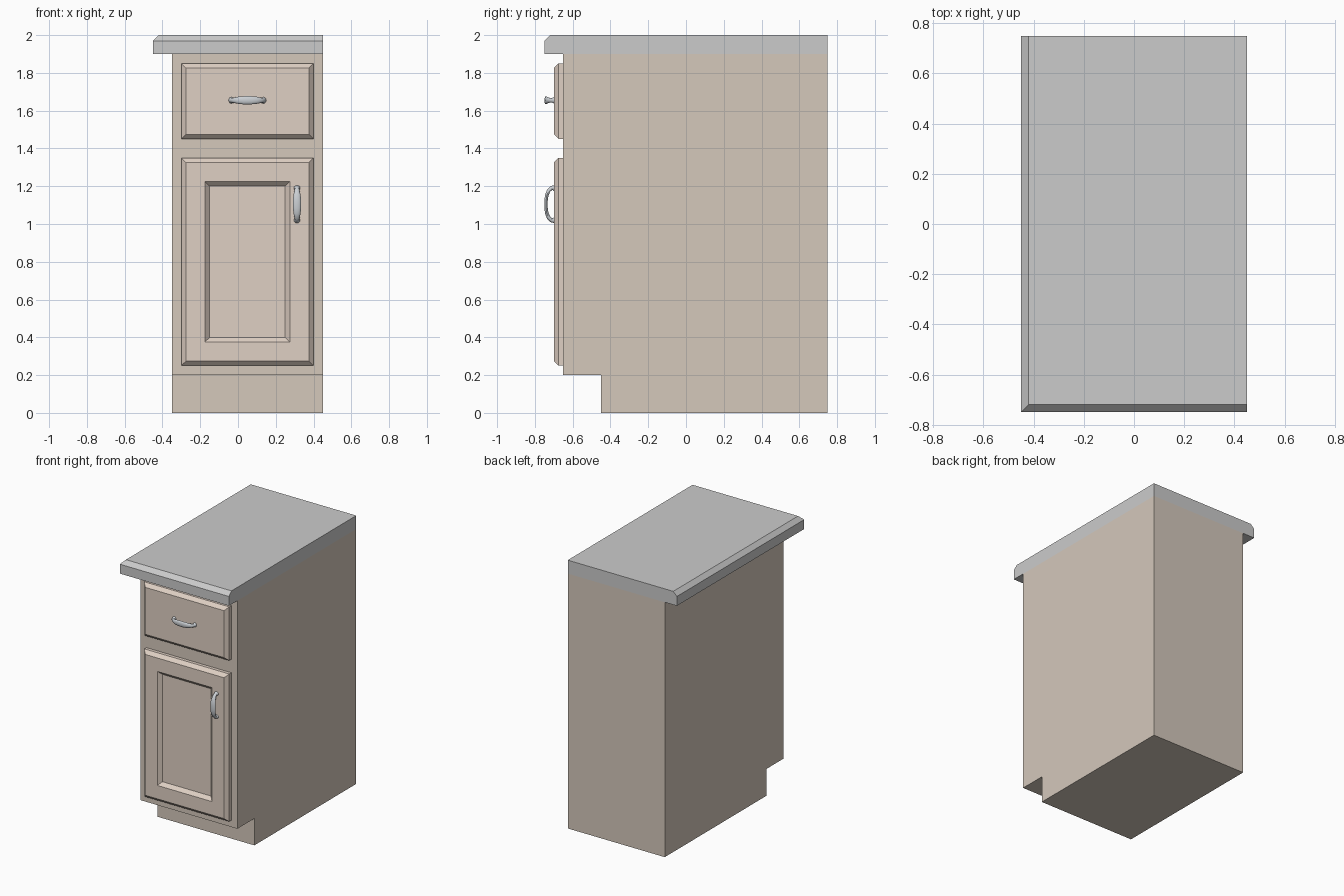
import bpy, bmesh, math
from mathutils import Vector

if "Cube" in bpy.data.objects:
    bpy.data.objects.remove(bpy.data.objects["Cube"])


def material(name, rgb):
    m = bpy.data.materials.new(name)
    m.diffuse_color = (*rgb, 1)
    m.use_nodes = True
    m.node_tree.nodes["Principled BSDF"].inputs["Base Color"].default_value = m.diffuse_color
    return m


def loft(name, rings, mat=None, smooth=False):
    """Skin a stack of equal-sized closed rings and cap both ends."""
    bm = bmesh.new()
    loops = [[bm.verts.new(p) for p in ring] for ring in rings]
    n = len(loops[0])
    for a, b in zip(loops, loops[1:]):
        for i in range(n):
            j = (i + 1) % n
            bm.faces.new((a[i], a[j], b[j], b[i]))
    bm.faces.new(loops[0][::-1])
    bm.faces.new(loops[-1])
    bmesh.ops.recalc_face_normals(bm, faces=bm.faces[:])
    me = bpy.data.meshes.new(name)
    bm.to_mesh(me)
    bm.free()
    ob = bpy.data.objects.new(name, me)
    bpy.context.collection.objects.link(ob)
    if mat:
        me.materials.append(mat)
    if smooth:
        bpy.ops.object.select_all(action='DESELECT')
        ob.select_set(True)
        bpy.context.view_layer.objects.active = ob
        bpy.ops.object.shade_smooth_by_angle(angle=math.radians(40))
    return ob


def rect_front(x0, x1, z0, z1, inset, y):
    i = inset
    return [(x0 + i, y, z0 + i), (x1 - i, y, z0 + i),
            (x1 - i, y, z1 - i), (x0 + i, y, z1 - i)]


def front_panel(name, rect, steps, mat):
    return loft(name, [rect_front(*rect, i, y) for i, y in steps], mat)


def handle(name, centre, along, across, mat, sides=12):
    # half path: position along, stand-off, width, thickness
    half = [(-.085, 0, .034, .030), (-.085, .012, .022, .022),
            (-.072, .027, .028, .020), (-.048, .037, .038, .018),
            (-.020, .041, .043, .018)]
    path = half + [(-u, d, w, t) for u, d, w, t in reversed(half)]
    out = Vector((0, -1, 0))
    rings = []
    for k, (u, d, w, t) in enumerate(path):
        a, b = path[max(k - 1, 0)], path[min(k + 1, len(path) - 1)]
        tu, td = b[0] - a[0], b[1] - a[1]
        length = math.hypot(tu, td)
        normal = (along * -td + out * tu) / length
        p = centre + along * u + out * d
        rings.append([p + normal * (t / 2 * math.cos(q)) + across * (w / 2 * math.sin(q))
                      for q in (2 * math.pi * s / sides for s in range(sides))])
    return loft(name, rings, mat, smooth=True)


carcass_mat = material("carcass_wood", (0.66, 0.58, 0.50))
front_mat = material("front_wood", (0.74, 0.63, 0.55))
metal = material("handle_metal", (0.60, 0.63, 0.66))

# Cabinet body with toe kick: side profile extruded across x
profile = [(-.45, 0), (.75, 0), (.75, 1.9), (-.65, 1.9), (-.65, .2), (-.45, .2)]
loft("cabinet_body", [[(x, y, z) for y, z in profile] for x in (-.35, .45)], carcass_mat)

# Countertop, chamfered on the front and left top edges only
loft("countertop", [[(-.45 + c, -.75 + c, z), (.45, -.75 + c, z), (.45, .75, z), (-.45 + c, .75, z)]
                    for c, z in ((0, 1.9), (0, 1.97), (.03, 2.0))])

# Drawer front and door with a recessed centre
edge = [(0, -.65), (0, -.675), (.025, -.70)]
front_panel("drawer_front", (-.30, .40, 1.45, 1.85), edge, front_mat)
front_panel("door", (-.30, .40, .25, 1.35), edge + [(.125, -.70), (.15, -.675)], front_mat)

# Bow handles: horizontal on the drawer, vertical on the door
X, Z = Vector((1, 0, 0)), Vector((0, 0, 1))
handle("drawer_handle", Vector((.05, -.70, 1.655)), X, Z, metal)
handle("door_handle", Vector((.3125, -.70, 1.105)), Z, X, metal)
